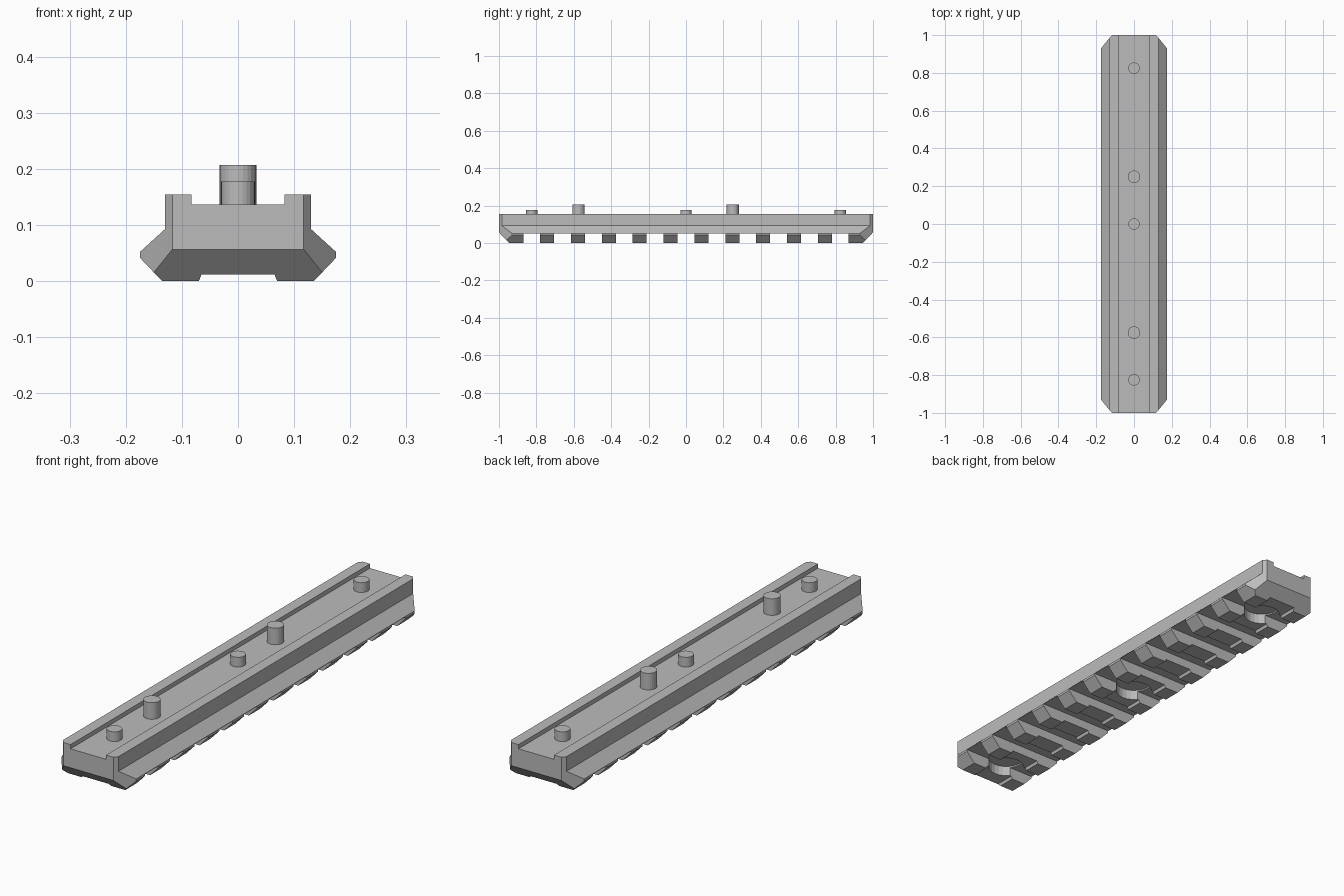
import bpy, bmesh
from mathutils import Vector, Matrix

cube = bpy.data.objects.get("Cube")
if cube:
    bpy.data.objects.remove(cube, do_unlink=True)

# Single grey finish
GREY = (0.5, 0.5, 0.5, 1)
grey = bpy.data.materials.new("plain grey")
grey.use_nodes = True
grey.diffuse_color = GREY
grey.node_tree.nodes["Principled BSDF"].inputs["Base Color"].default_value = GREY

PITCH = 0.165        # distance between cross slots
SLOT = 0.09          # slot width
SLOT_TOP = 0.05


def finish(name, bm):
    bmesh.ops.recalc_face_normals(bm, faces=bm.faces)
    mesh = bpy.data.meshes.new(name)
    bm.to_mesh(mesh)
    bm.free()
    mesh.materials.append(grey)
    obj = bpy.data.objects.new(name, mesh)
    bpy.context.collection.objects.link(obj)
    return obj


def add_cylinder(bm, y, z0, z1, radius, sides=24):
    bmesh.ops.create_cone(bm, cap_ends=True, segments=sides, radius1=radius, radius2=radius,
                          depth=z1 - z0, matrix=Matrix.Translation((0, y, (z0 + z1) / 2)))


def slice_off(bm, point, normal):
    """Remove everything on the normal side of a plane and cap the cut."""
    geom = bm.verts[:] + bm.edges[:] + bm.faces[:]
    cut = bmesh.ops.bisect_plane(bm, geom=geom, dist=1e-5, plane_co=point,
                                 plane_no=Vector(normal).normalized(), clear_outer=True)
    edges = [e for e in cut["geom_cut"] if isinstance(e, bmesh.types.BMEdge)]
    bmesh.ops.contextual_create(bm, geom=edges)


def carve(target, cutter):
    mod = target.modifiers.new("carve", "BOOLEAN")
    mod.operation = "DIFFERENCE"
    mod.solver = "EXACT"
    mod.object = cutter
    bpy.context.view_layer.objects.active = target
    bpy.ops.object.modifier_apply(modifier=mod.name)
    bpy.data.objects.remove(cutter, do_unlink=True)


# Rail body: mirrored half profile swept along y
half = [(0.083, 0.137), (0.083, 0.155), (0.13, 0.155), (0.13, 0.093), (0.175, 0.052),
        (0.175, 0.042), (0.135, 0), (0.07, 0), (0.065, 0.012)]
profile = half + [(-x, z) for x, z in reversed(half)]
bm = bmesh.new()
face = bm.faces.new([bm.verts.new((x, -1, z)) for x, z in profile])
sweep = bmesh.ops.extrude_face_region(bm, geom=[face])
bmesh.ops.translate(bm, vec=(0, 2, 0),
                    verts=[v for v in sweep["geom"] if isinstance(v, bmesh.types.BMVert)])

# Chamfered ends: upright corners and lower edge
for end in (-1, 1):
    for side in (-1, 1):
        slice_off(bm, (side * 0.117, end, 0), (side * 0.07, end * 0.058, 0))
    slice_off(bm, (0, end, 0.057), (0, end * 0.057, -0.055))
rail = finish("rail_body", bm)

# Cross slots along the underside
bm = bmesh.new()
for i in range(-5, 6):
    place = Matrix.Translation((0, i * PITCH, SLOT_TOP - 0.1))
    bmesh.ops.create_cube(bm, size=1, matrix=place @ Matrix.Diagonal((0.6, SLOT, 0.2, 1)))
carve(rail, finish("slot_cutter", bm))

# Round screw recesses in three of the slots
bm = bmesh.new()
for i in (-5, 0, 5):
    add_cylinder(bm, i * PITCH, -0.1, 0.056, 0.073)
carve(rail, finish("recess_cutter", bm))

# Upright pins in the channel
pins = [("short_pin_front", -0.825, 0.178, 0.03), ("short_pin_middle", 0, 0.178, 0.03),
        ("short_pin_back", 0.825, 0.178, 0.03), ("tall_pin_front", -0.575, 0.207, 0.033),
        ("tall_pin_back", 0.25, 0.207, 0.033)]
for name, y, top, radius in pins:
    bm = bmesh.new()
    add_cylinder(bm, y, 0.125, top, radius)
    finish(name, bm)
